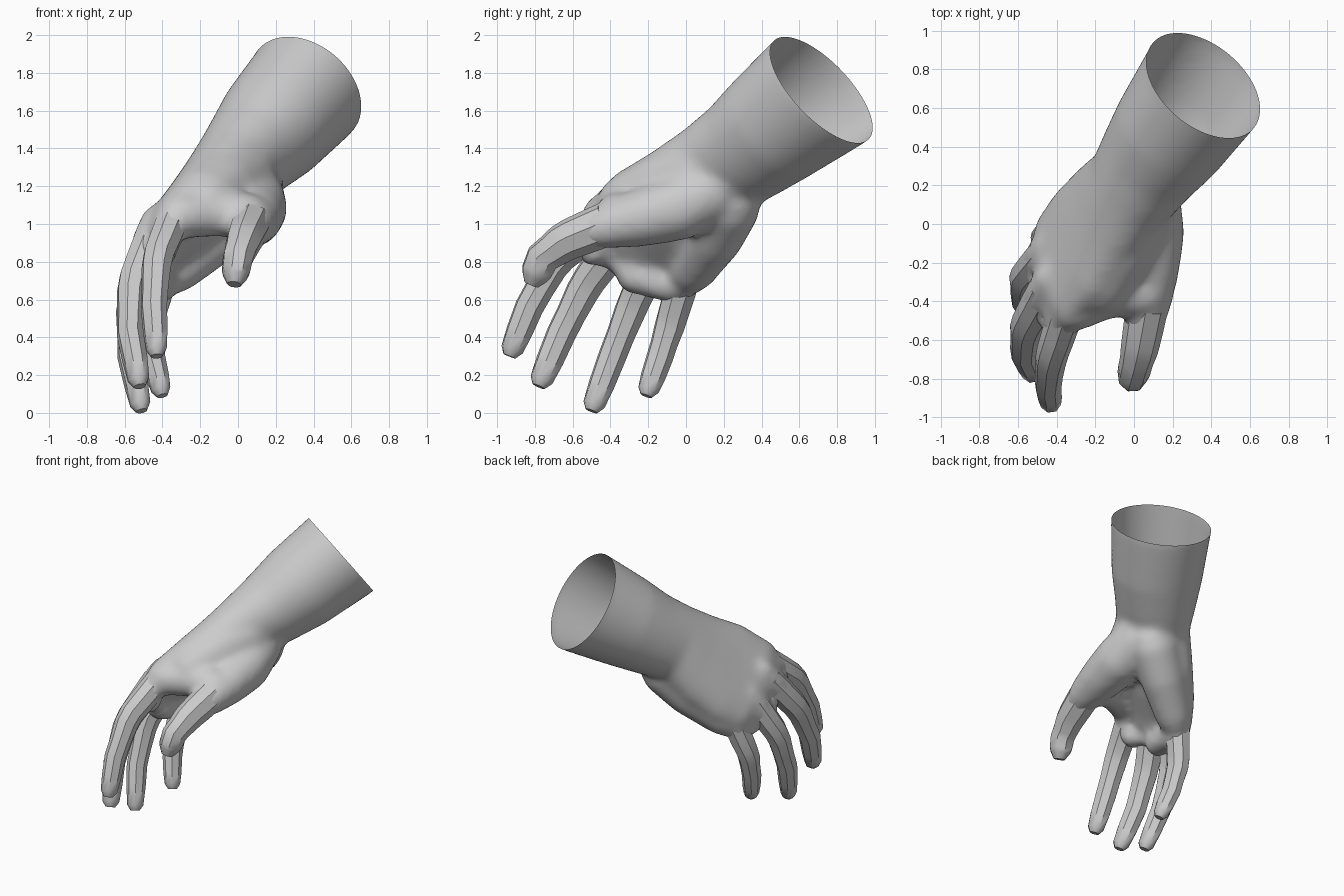
import bpy, bmesh
from mathutils import Vector
from math import cos, sin, tau

if "Cube" in bpy.data.objects:
    bpy.data.objects.remove(bpy.data.objects["Cube"])

skin = bpy.data.materials.new("light grey")
skin.use_nodes = True
GREY = (0.6, 0.6, 0.6, 1)
skin.diffuse_color = GREY
skin.node_tree.nodes["Principled BSDF"].inputs["Base Color"].default_value = GREY

ACROSS = Vector((-0.13, 0.84, -0.53)).normalized()   # index side to little-finger side
CUT = Vector((0.36, 0.715, 1.71))                    # centre of the open forearm end
AXIS = Vector((0.45, 0.66, 0.60)).normalized()


def loft(bm, sections, sides):
    """Closed tube through (centre, half width, half thickness) sections."""
    pts = [Vector(s[0]) for s in sections]
    rings = []
    for i, (_, a, b) in enumerate(sections):
        t = (pts[min(i + 1, len(pts) - 1)] - pts[max(i - 1, 0)]).normalized()
        u = (ACROSS - t * ACROSS.dot(t)).normalized()
        v = t.cross(u)
        rings.append([bm.verts.new(pts[i] + u * a * cos(tau * (k + 0.5) / sides)
                                   + v * b * sin(tau * (k + 0.5) / sides))
                      for k in range(sides)])
    for r, s in zip(rings, rings[1:]):
        for k in range(sides):
            n = (k + 1) % sides
            bm.faces.new((r[k], r[n], s[n], s[k]))
    bm.faces.new(rings[0][::-1])
    bm.faces.new(rings[-1])


def limb(bm, balls):
    """Round-ended tube through (centre, radius) points."""
    pts = [Vector(p) for p, _ in balls]
    first, last = balls[0][1], balls[-1][1]
    d0 = (pts[0] - pts[1]).normalized() * first
    d1 = (pts[-1] - pts[-2]).normalized() * last
    secs = [(pts[0] + d0 * 0.9, first * 0.45, first * 0.45),
            (pts[0] + d0 * 0.6, first * 0.8, first * 0.8)]
    secs += [(p, r, r) for p, (_, r) in zip(pts, balls)]
    secs += [(pts[-1] + d1 * 0.6, last * 0.8, last * 0.8),
             (pts[-1] + d1 * 0.9, last * 0.45, last * 0.45)]
    loft(bm, secs, 16)


def finish(name, bm):
    bmesh.ops.recalc_face_normals(bm, faces=bm.faces)
    me = bpy.data.meshes.new(name)
    bm.to_mesh(me)
    bm.free()
    me.materials.append(skin)
    ob = bpy.data.objects.new(name, me)
    bpy.context.collection.objects.link(ob)
    bpy.ops.object.select_all(action='DESELECT')
    ob.select_set(True)
    bpy.context.view_layer.objects.active = ob
    return ob


# Finger paths: knuckle, middle joint, end joint, tip, and base radius
FINGERS = {
    "index_finger": ((-0.35, -0.45, 1.01), (-0.43, -0.69, 0.81),
                     (-0.445, -0.83, 0.56), (-0.43, -0.935, 0.30), 0.076),
    "middle_finger": ((-0.45, -0.33, 0.95), (-0.56, -0.53, 0.68),
                      (-0.57, -0.66, 0.42), (-0.52, -0.78, 0.14), 0.078),
    "ring_finger": ((-0.46, -0.15, 0.85), (-0.57, -0.28, 0.58),
                    (-0.57, -0.39, 0.30), (-0.51, -0.50, 0.01), 0.074),
    "little_finger": ((-0.39, 0.0, 0.75), (-0.465, -0.08, 0.48),
                      (-0.45, -0.14, 0.29), (-0.40, -0.21, 0.09), 0.07),
    "thumb": ((0.07, -0.42, 1.00), (0.03, -0.64, 0.91),
              (0.00, -0.76, 0.82), (-0.02, -0.82, 0.68), 0.09),
}

# Forearm, wrist and palm in one sweep
bm = bmesh.new()
loft(bm, [(CUT + Vector((0.09, 0.18, 0.15)), 0.375, 0.335),
          (CUT, 0.367, 0.33),
          ((0.18, 0.46, 1.51), 0.325, 0.305),
          ((0.07, 0.31, 1.39), 0.295, 0.265),
          ((-0.02, 0.18, 1.30), 0.28, 0.23),
          ((-0.14, 0.05, 1.16), 0.33, 0.2),
          ((-0.27, -0.10, 1.03), 0.37, 0.165),
          ((-0.395, -0.23, 0.92), 0.35, 0.125),
          ((-0.45, -0.29, 0.83), 0.30, 0.09)], 32)
# Thumb mound, heel of the palm, thumb web, back of the hand, finger pad
limb(bm, [((0.07, 0.15, 1.18), 0.17), ((0.09, -0.05, 1.08), 0.175),
          ((0.08, -0.25, 1.03), 0.155), ((0.07, -0.44, 0.985), 0.12)])
limb(bm, [((0.02, 0.23, 1.10), 0.17), ((-0.13, 0.15, 0.93), 0.155),
          ((-0.33, 0.03, 0.75), 0.125)])
limb(bm, [((-0.31, -0.44, 1.04), 0.12), ((-0.13, -0.37, 1.05), 0.12),
          ((0.05, -0.36, 1.05), 0.12)])
limb(bm, [((0.07, 0.22, 1.33), 0.17), ((0.01, 0.06, 1.26), 0.19),
          ((-0.08, -0.14, 1.19), 0.18), ((-0.16, -0.32, 1.12), 0.15)])
limb(bm, [((-0.41, -0.48, 0.86), 0.10), ((-0.46, -0.30, 0.74), 0.105),
          ((-0.41, -0.06, 0.67), 0.095)])
# Knuckle stubs that blend the fingers into the palm
for knuckle, joint, _, _, r in FINGERS.values():
    k, j = Vector(knuckle), Vector(joint)
    limb(bm, [(k + (k - j) * 0.25, r * 1.2), (k, r * 1.25), (k.lerp(j, 0.35), r * 1.2)])

body = finish("forearm_and_palm", bm)
remesh = body.modifiers.new("blend", 'REMESH')
remesh.mode = 'VOXEL'
remesh.voxel_size = 0.022
smooth = body.modifiers.new("soften", 'SMOOTH')
smooth.factor = 0.5
smooth.iterations = 20
for mod in ("blend", "soften"):
    bpy.ops.object.modifier_apply(modifier=mod)

# Open the forearm with a flat cut
bm = bmesh.new()
bm.from_mesh(body.data)
bmesh.ops.bisect_plane(bm, geom=bm.verts[:] + bm.edges[:] + bm.faces[:],
                       plane_co=CUT, plane_no=AXIS, clear_outer=True)
bm.to_mesh(body.data)
bm.free()
body.data.materials.clear()
body.data.materials.append(skin)
for p in body.data.polygons:
    p.material_index = 0
bpy.ops.object.shade_smooth()

# Faceted fingers with thick roots and blunt tips
for name, (k, a, b, tip, r) in FINGERS.items():
    k, a, b, tip = map(Vector, (k, a, b, tip))
    end = (tip - b).normalized()
    stations = [(k, 1.2), (k.lerp(a, 0.55), 1.15), (a.lerp(k, 0.12), 1.1),
                (a.lerp(b, 0.15), 1.06), (a.lerp(b, 0.6), 0.96), (b, 0.94),
                (b.lerp(tip, 0.5), 0.87), (tip - end * r * 0.5, 0.74),
                (tip, 0.42)]
    bm = bmesh.new()
    loft(bm, [(p, r * s * 1.1, r * s) for p, s in stations], 8)
    finish(name, bm)
    bpy.ops.object.shade_smooth_by_angle(angle=0.7)
